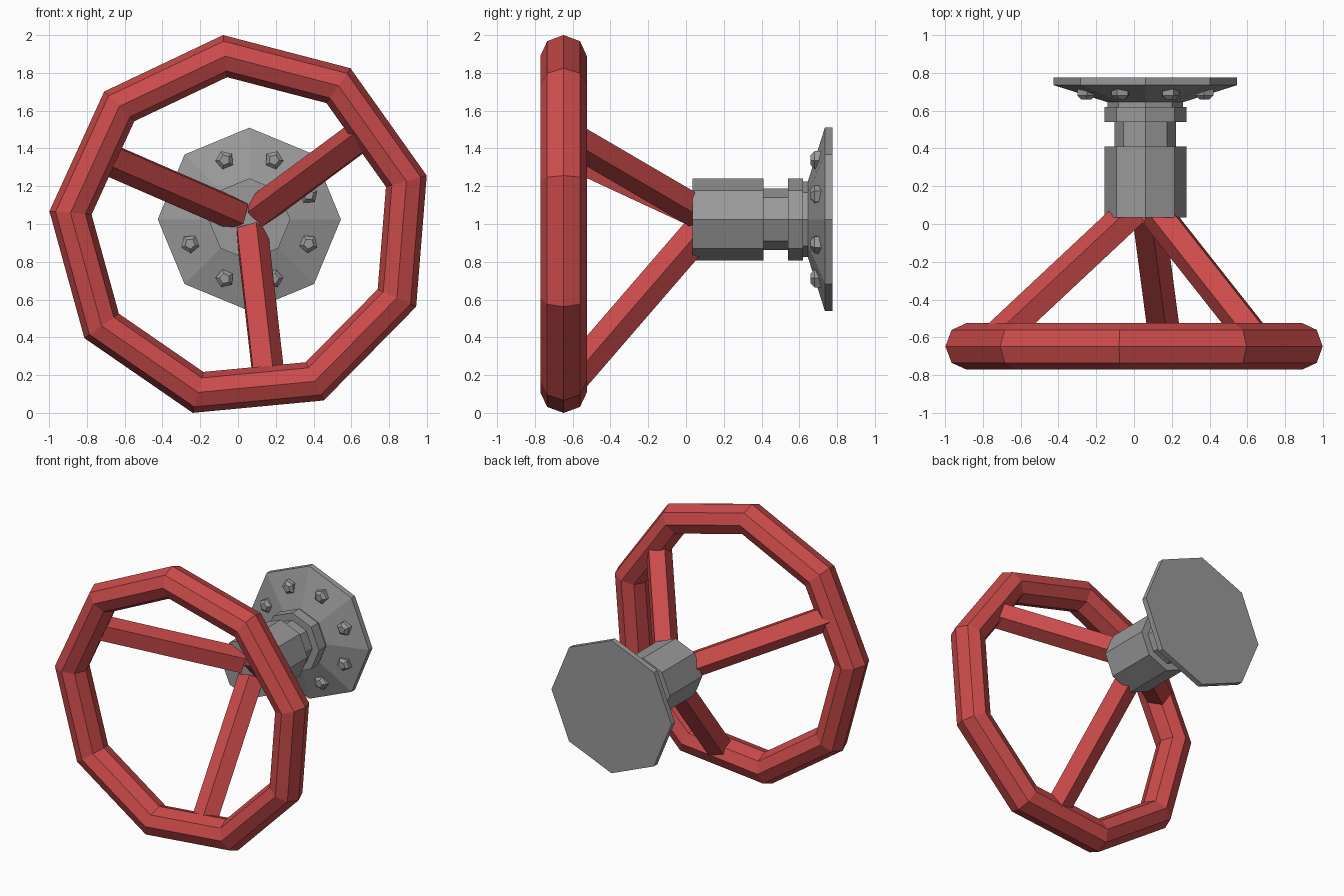
import bpy, bmesh, math
from mathutils import Vector

cube = bpy.data.objects.get("Cube")
if cube:
    bpy.data.objects.remove(cube, do_unlink=True)


def material(name, rgb):
    mat = bpy.data.materials.new(name)
    mat.use_nodes = True
    mat.diffuse_color = (*rgb, 1)
    mat.node_tree.nodes["Principled BSDF"].inputs["Base Color"].default_value = (*rgb, 1)
    return mat


red = material("painted_red", (0.60, 0.07, 0.07))
grey = material("steel_grey", (0.32, 0.32, 0.32))


def polygon(center, u, v, ru, rv, sides, start=0.0):
    """Points of a polygon in the plane of u and v."""
    steps = [math.radians(start) + math.tau * i / sides for i in range(sides)]
    return [center + u * (ru * math.cos(a)) + v * (rv * math.sin(a)) for a in steps]


def loft(name, sections, mat, closed=False):
    """Skin a row of matching sections, capped unless closed into a loop."""
    bm = bmesh.new()
    rows = [[bm.verts.new(p) for p in section] for section in sections]
    n = len(rows[0])
    pairs = list(zip(rows, rows[1:]))
    if closed:
        pairs.append((rows[-1], rows[0]))
    else:
        bm.faces.new(rows[0])
        bm.faces.new(rows[-1])
    for a, b in pairs:
        for i in range(n):
            j = (i + 1) % n
            bm.faces.new((a[i], a[j], b[j], b[i]))
    bmesh.ops.recalc_face_normals(bm, faces=bm.faces)
    mesh = bpy.data.meshes.new(name)
    bm.to_mesh(mesh)
    bm.free()
    mesh.materials.append(mat)
    obj = bpy.data.objects.new(name, mesh)
    bpy.context.collection.objects.link(obj)
    return obj


X, Y, Z = Vector((1, 0, 0)), Vector((0, 1, 0)), Vector((0, 0, 1))
axis = Vector((0.06, 0, 1.025))


def radial(degrees):
    a = math.radians(degrees)
    return X * math.cos(a) + Z * math.sin(a)


def lathe(name, center, profile, sides, start=0.0):
    """Turn (y, radius) pairs about an axis running front to back."""
    rows = [polygon(center + Y * y, X, Z, r, r, sides, start) for y, r in profile]
    return loft(name, rows, grey)


# Nine-sided hand wheel rim with an octagonal section
wheel_center = Vector((0.017, -0.648, 0.986))
rim = []
for i in range(9):
    out = radial(95.4 + i * 40)
    rim.append(polygon(wheel_center + out * 0.907, out, Y, 0.112, 0.123, 8))
loft("wheel_rim", rim, red, closed=True)

# Three slanted spokes from the hub to the rim
for name, angle, reach in (("right", 156.5, 0.90), ("left", 36.5, 0.77), ("lower", 276.5, 0.90)):
    out, side = radial(angle), radial(angle + 90)
    start = axis + out * 0.075 + Y * 0.06
    end = axis + out * reach - Y * 0.648
    front = (end - start).cross(side).normalized()
    if front.y > 0:
        front.negate()
    rows = [polygon(p, side, front, 0.092, 0.092, 5, 68) for p in (start, end)]
    loft(name + "_spoke", rows, red)

# Hub, neck, collar and flared flange in one turned piece
lathe("hub_and_flange", axis, [
    (0.035, 0.217), (0.41, 0.217), (0.41, 0.163), (0.54, 0.163),
    (0.54, 0.217), (0.62, 0.217), (0.62, 0.20), (0.645, 0.20),
    (0.735, 0.485), (0.775, 0.485)], 8)

# Flange bolts
for i in range(8):
    angle = 22.5 + i * 45
    lathe(f"flange_bolt_{i + 1}", axis + radial(angle) * 0.34,
          [(0.72, 0.05), (0.68, 0.05), (0.66, 0.028)], 5, angle)
